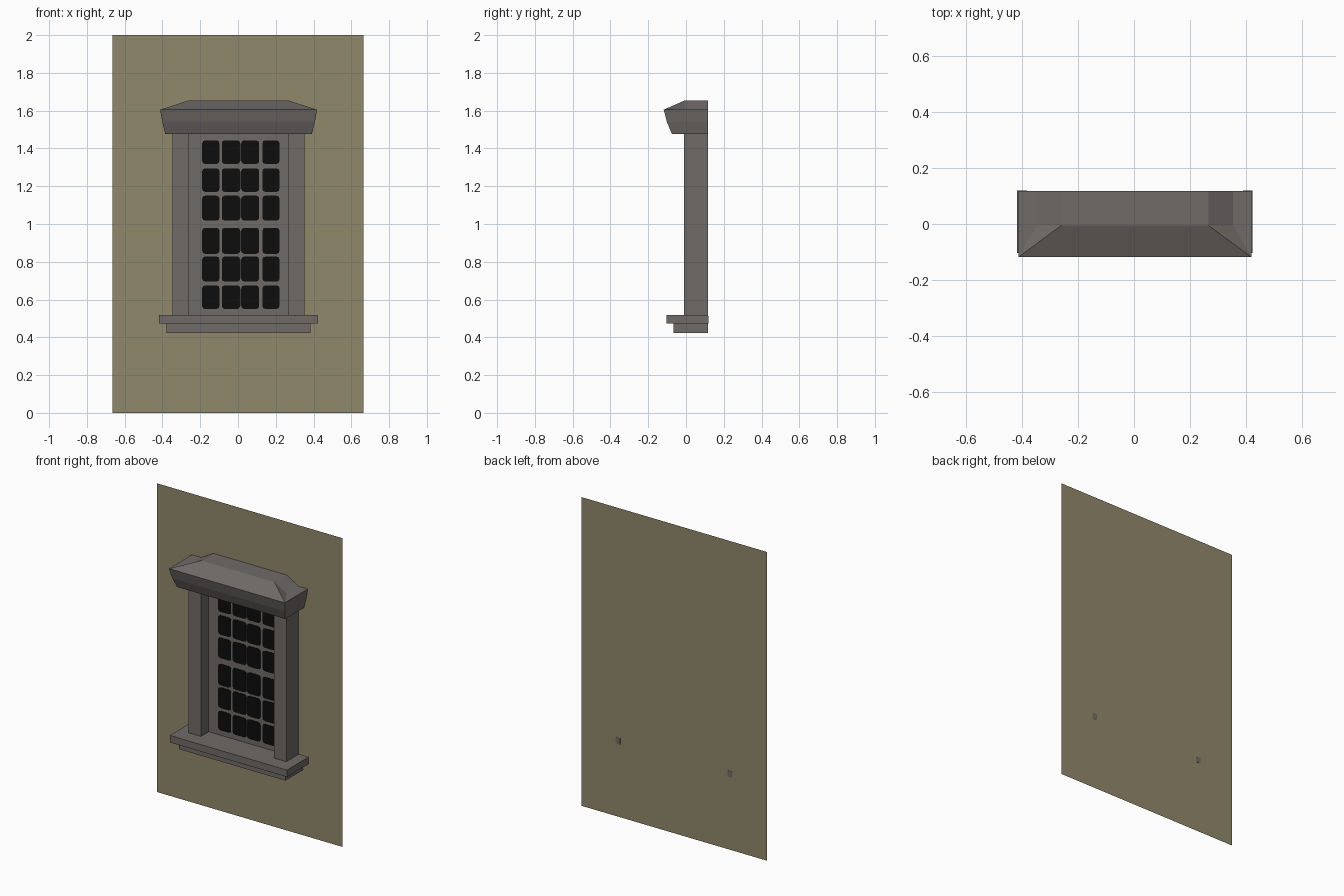
import bpy, bmesh, math

if "Cube" in bpy.data.objects:
    bpy.data.objects.remove(bpy.data.objects["Cube"])


def material(name, rgb):
    m = bpy.data.materials.new(name)
    m.diffuse_color = (*rgb, 1)
    m.use_nodes = True
    m.node_tree.nodes["Principled BSDF"].inputs["Base Color"].default_value = m.diffuse_color
    return m


STONE = material("grey_stone", (0.160, 0.146, 0.140))
WALL = material("tan_wall", (0.283, 0.250, 0.147))
GLASS = material("black_glass", (0.004, 0.004, 0.004))
BACK = 0.117      # plane just in front of the wall
CX = 0.003        # the window sits very slightly off centre


def mesh_object(name, verts, faces, mat, recalc=True):
    me = bpy.data.meshes.new(name)
    me.from_pydata(verts, [], faces)
    if recalc:
        bm = bmesh.new()
        bm.from_mesh(me)
        bmesh.ops.recalc_face_normals(bm, faces=bm.faces)
        bm.to_mesh(me)
        bm.free()
    me.materials.append(mat)
    ob = bpy.data.objects.new(name, me)
    bpy.context.collection.objects.link(ob)
    return ob


def box(name, x0, x1, y0, y1, z0, z1, mat):
    v = [(x, y, z) for x in (x0, x1) for y in (y0, y1) for z in (z0, z1)]
    f = [(0, 1, 3, 2), (4, 6, 7, 5), (0, 4, 5, 1), (2, 3, 7, 6), (0, 2, 6, 4), (1, 5, 7, 3)]
    return mesh_object(name, v, f, mat)


# wall: a single sheet
mesh_object("wall", [(-0.665, 0.118, 0), (0.665, 0.118, 0), (0.665, 0.118, 2), (-0.665, 0.118, 2)],
            [(0, 1, 2, 3)], WALL, recalc=False)

# sill: two stacked slabs
box("upper_sill", CX - 0.42, CX + 0.42, -0.103, BACK, 0.472, 0.517, STONE)
box("lower_sill", CX - 0.382, CX + 0.382, -0.065, BACK, 0.424, 0.472, STONE)

# side posts, and the sill ends just showing on the back of the wall
for side, s in (("left", -1), ("right", 1)):
    a, b = sorted((CX + s * 0.262, CX + s * 0.35))
    box(side + "_post", a, b, -0.01, BACK, 0.517, 1.477, STONE)
    a, b = sorted((CX + s * 0.385, CX + s * 0.42))
    box(side + "_sill_end", a, b, 0.117, 0.119, 0.472, 0.512, STONE)

# recessed window panel
box("window_panel", CX - 0.262, CX + 0.262, 0.07, BACK, 0.517, 1.477, STONE)

# glass panes: thin plates with rounded corners
COLUMNS = [(-0.19, -0.098), (-0.086, 0.012), (0.017, 0.112), (0.129, 0.22)]
ROWS = [(0.55, 0.675), (0.695, 0.828), (0.842, 0.98), (1.018, 1.15), (1.17, 1.295), (1.318, 1.443)]


def pane(name, x0, x1, z0, z1, r=0.016, y=0.067):
    ring = []
    for i, (cx, cz) in enumerate(((x1 - r, z1 - r), (x0 + r, z1 - r), (x0 + r, z0 + r), (x1 - r, z0 + r))):
        for k in range(3):
            t = (i + k / 2) * math.pi / 2
            ring.append((cx + r * math.cos(t), cz + r * math.sin(t)))
    n = len(ring)
    v = [(x, y, z) for x, z in ring] + [(x, 0.0705, z) for x, z in ring]
    f = [tuple(range(n)), tuple(range(n, 2 * n))]
    f += [(i, (i + 1) % n, n + (i + 1) % n, n + i) for i in range(n)]
    mesh_object(name, v, f, GLASS)


for r, (z0, z1) in enumerate(ROWS):
    for c, (x0, x1) in enumerate(COLUMNS):
        pane(f"glass_pane_{r}_{c}", x0, x1, z0, z1)

# cornice: flared block, three levels of (half width, front y, z)
LEVELS = [(0.388, -0.075, 1.477), (0.404, -0.101, 1.54), (0.415, -0.118, 1.605)]
verts, faces = [], []
for w, y, z in LEVELS:
    verts += [(CX - w, BACK, z), (CX - w, y, z), (CX + w, y, z), (CX + w, BACK, z)]
for k in (0, 4):
    faces += [(k + i, k + (i + 1) % 4, k + 4 + (i + 1) % 4, k + 4 + i) for i in range(4)]
faces += [(3, 2, 1, 0), (8, 9, 10, 11)]
mesh_object("cornice", verts, faces, STONE)

# cornice roof: low hipped cap with a sloping front
verts, faces = [], []
for s in (-1, 1):
    verts += [(CX + s * x, y, z) for x, y, z in (
        (0.415, -0.118, 1.605), (0.31, -0.118, 1.605), (0.262, -0.005, 1.655),
        (0.35, -0.005, 1.605), (0.35, BACK, 1.605), (0.262, BACK, 1.655))]
for k in (0, 6):
    faces += [(k, k + 1, k + 2), (k, k + 2, k + 3), (k + 3, k + 2, k + 5, k + 4)]
faces += [(1, 7, 8, 2), (2, 8, 11, 5), (5, 11, 10, 4),
          (0, 1, 7, 6, 9, 10, 4, 3)]
mesh_object("cornice_roof", verts, faces, STONE)
